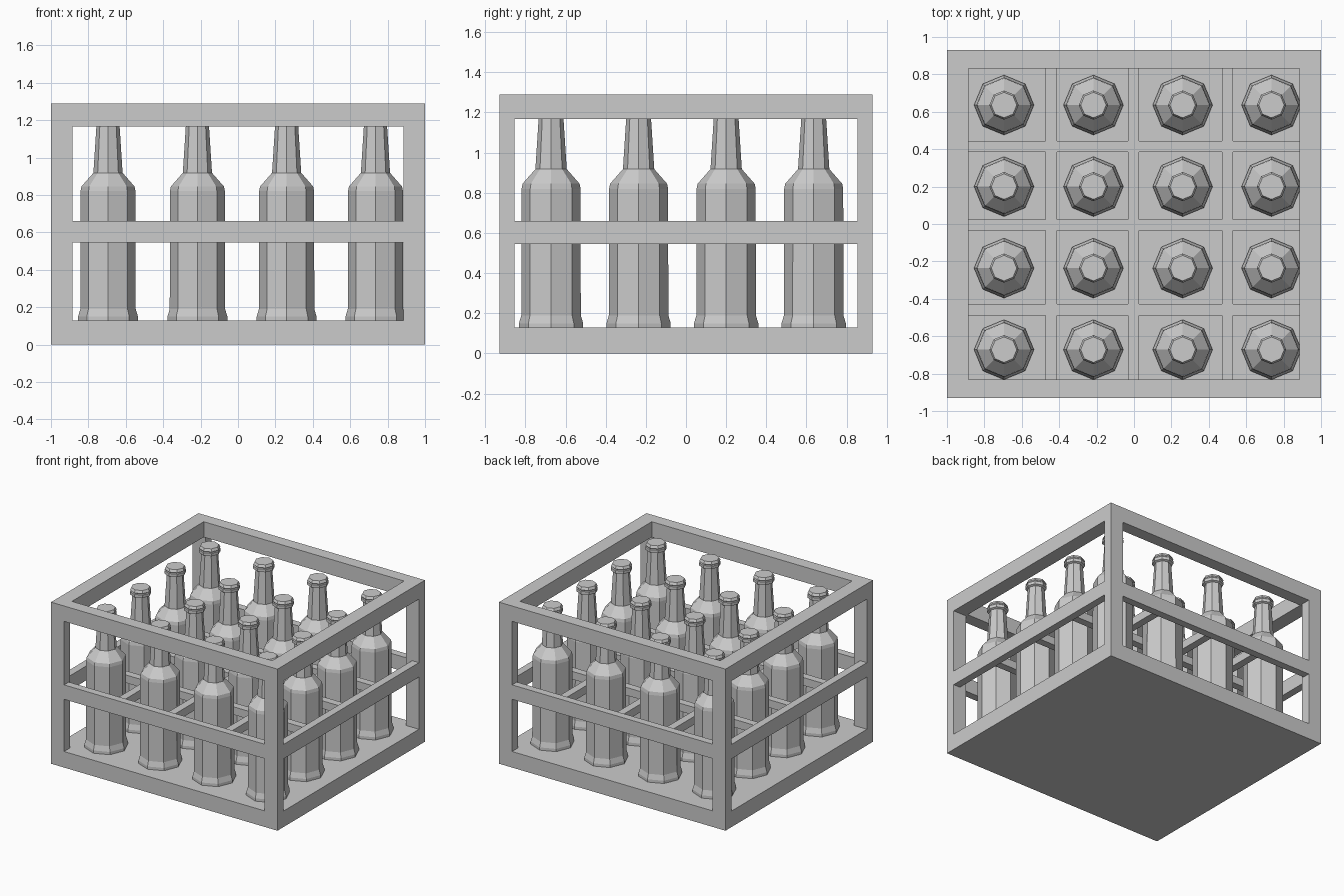
import bpy, bmesh, math

if "Cube" in bpy.data.objects:
    bpy.data.objects.remove(bpy.data.objects["Cube"])

X, Y, TOP = 1.0, 0.93, 1.29      # outer half sizes and height
IX, IY = 0.885, 0.832            # half size of the top opening
PY = 0.855                       # inner face of the posts in y


def finish(name, bm):
    bmesh.ops.recalc_face_normals(bm, faces=bm.faces)
    me = bpy.data.meshes.new(name)
    bm.to_mesh(me)
    bm.free()
    ob = bpy.data.objects.new(name, me)
    bpy.context.collection.objects.link(ob)
    return ob


def box(name, x0, x1, y0, y1, z0, z1):
    bm = bmesh.new()
    bmesh.ops.create_cube(bm, size=1)
    for v in bm.verts:
        v.co = ((x0 + x1) / 2 + v.co.x * (x1 - x0),
                (y0 + y1) / 2 + v.co.y * (y1 - y0),
                (z0 + z1) / 2 + v.co.z * (z1 - z0))
    return finish(name, bm)


# crate floor: solid slab
box("crate_floor", -X, X, -Y, Y, 0, 0.128)

# corner posts
for sx, nx in ((-1, "left"), (1, "right")):
    for sy, ny in ((-1, "front"), (1, "back")):
        xs = sorted((sx * IX, sx * X))
        ys = sorted((sy * PY, sy * Y))
        box(f"post_{ny}_{nx}", *xs, *ys, 0.128, 1.167)

# top rim: one mitred ring
bm = bmesh.new()
rings = []
for hx, hy, z in ((X, Y, 1.167), (X, Y, TOP), (IX, IY, TOP), (IX, IY, 1.167)):
    rings.append([bm.verts.new((a * hx, b * hy, z))
                  for a, b in ((-1, -1), (1, -1), (1, 1), (-1, 1))])
for i in range(4):
    a, b = rings[i], rings[(i + 1) % 4]
    for j in range(4):
        k = (j + 1) % 4
        bm.faces.new((a[j], a[k], b[k], b[j]))
finish("top_rim", bm)

# middle rails between the posts
Z0, Z1, T = 0.545, 0.66, 0.06
for s, ny, nx in ((-1, "front", "left"), (1, "back", "right")):
    ys = sorted((s * Y, s * (Y - T)))
    xs = sorted((s * X, s * (X - T)))
    box(f"middle_rail_{ny}", -IX, IX, *ys, Z0, Z1)
    box(f"middle_rail_{nx}", *xs, -PY, PY, Z0, Z1)

# divider grid at rail height
for i, c in enumerate((-0.443, -0.003, 0.5)):
    box(f"divider_lengthwise_{i + 1}", c - 0.03, c + 0.03, -Y + T, Y - T, 0.57, 0.635)
for i, c in enumerate((-0.458, -0.005, 0.415)):
    box(f"divider_crosswise_{i + 1}", -X + T, X - T, c - 0.03, c + 0.03, 0.571, 0.634)

# bottle: eight-sided lathe profile (radius, height)
PROFILE = ((0.160, 0.128), (0.160, 0.15), (0.148, 0.19), (0.147, 0.82),
           (0.142, 0.845), (0.078, 0.918), (0.062, 1.168), (0.078, 1.175),
           (0.078, 1.198), (0.072, 1.203), (0.078, 1.21), (0.068, 1.23))
bm = bmesh.new()
rings = [[bm.verts.new((r * math.cos(k * math.pi / 4), r * math.sin(k * math.pi / 4), z))
          for k in range(8)] for r, z in PROFILE]
for a, b in zip(rings, rings[1:]):
    for k in range(8):
        m = (k + 1) % 8
        bm.faces.new((a[k], a[m], b[m], b[k]))
bm.faces.new(rings[0][::-1])
bm.faces.new(rings[-1])
first = finish("bottle_1", bm)

# four by four bottles sharing one mesh
spots = [(x, y) for y in (-0.672, -0.236, 0.20, 0.636)
         for x in (-0.695, -0.217, 0.26, 0.735)]
for i, (x, y) in enumerate(spots):
    ob = first
    if i:
        ob = bpy.data.objects.new(f"bottle_{i + 1}", first.data)
        bpy.context.collection.objects.link(ob)
    ob.location = (x, y, 0)
